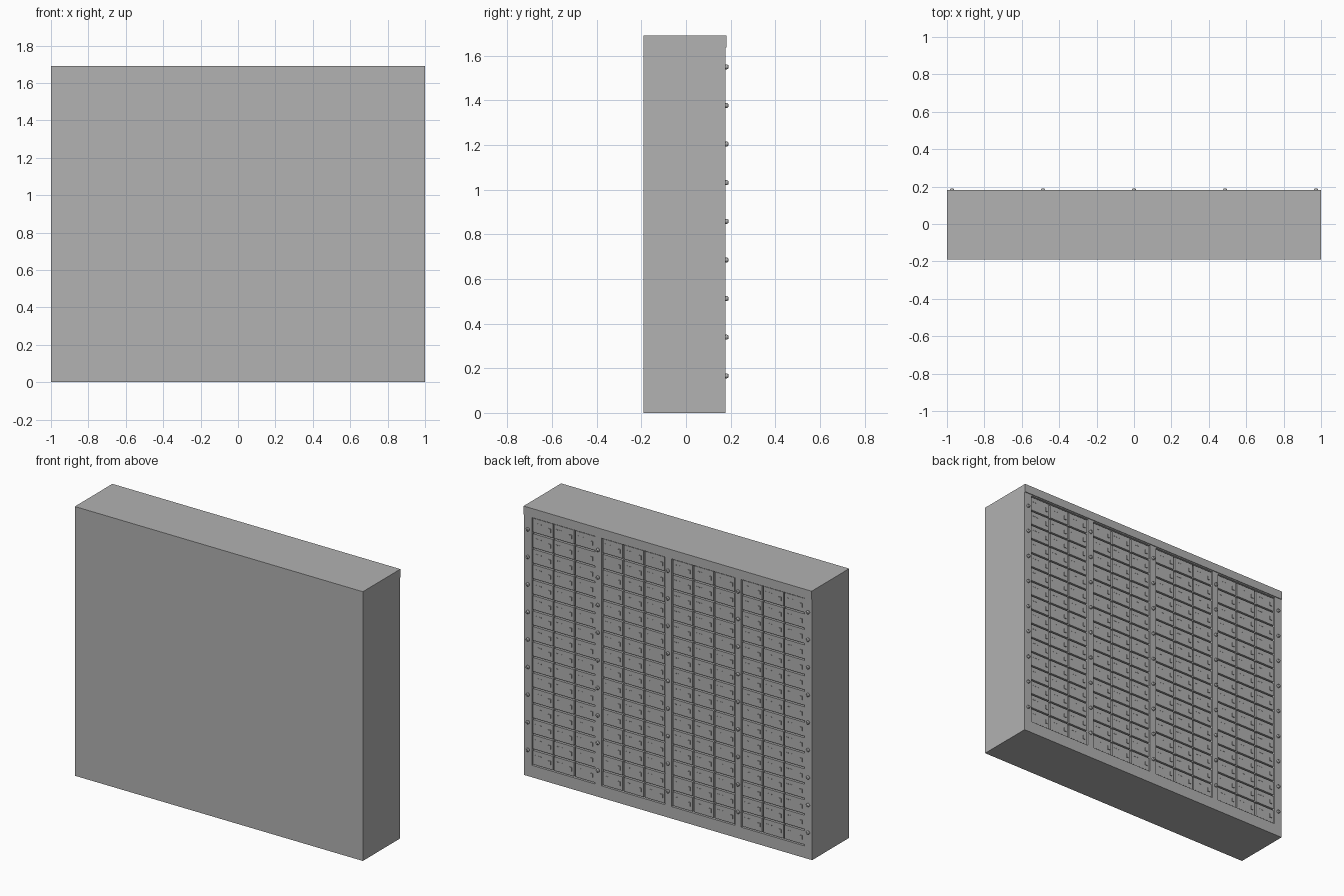
import bpy, bmesh, math
from mathutils import Matrix

if "Cube" in bpy.data.objects:
    bpy.data.objects.remove(bpy.data.objects["Cube"])

grey = bpy.data.materials.new("locker_grey")
grey.diffuse_color = (0.445, 0.445, 0.445, 1)
grey.use_nodes = True
grey.node_tree.nodes["Principled BSDF"].inputs["Base Color"].default_value = grey.diffuse_color

HEIGHT, Y0, FACE = 1.69, -0.19, 0.177      # cabinet height, plain side, door side
BANKS = [-0.727, -0.243, 0.243, 0.727]     # centres of the four door banks
BANK_W, BANK_Z0, BANK_Z1 = 0.44, 0.075, 1.63
COLS, ROWS = 3, 16
FLOOR = FACE - 0.022                       # back of the recess
DOOR_Y = FACE - 0.006                      # door front


def add_box(bm, x0, x1, y0, y1, z0, z1):
    m = Matrix.Translation(((x0 + x1) / 2, (y0 + y1) / 2, (z0 + z1) / 2))
    m = m @ Matrix.Diagonal((x1 - x0, y1 - y0, z1 - z0, 1))
    bmesh.ops.create_cube(bm, size=1, matrix=m)


def add_stud(bm, x, y, z, r1, r2, depth, sides=12):
    m = Matrix.Translation((x, y + depth / 2, z)) @ Matrix.Rotation(-math.pi / 2, 4, 'X')
    bmesh.ops.create_cone(bm, cap_ends=True, segments=sides, radius1=r1,
                          radius2=r2, depth=depth, matrix=m)


def finish(bm, name):
    mesh = bpy.data.meshes.new(name)
    bm.to_mesh(mesh)
    bm.free()
    mesh.materials.append(grey)
    obj = bpy.data.objects.new(name, mesh)
    bpy.context.collection.objects.link(obj)
    return obj


# Cabinet with four shallow recesses
bm = bmesh.new()
add_box(bm, -1, 1, Y0, FACE, 0, HEIGHT)
cabinet = finish(bm, "cabinet")

bm = bmesh.new()
for cx in BANKS:
    add_box(bm, cx - BANK_W / 2, cx + BANK_W / 2, FLOOR, FACE + 0.1, BANK_Z0, BANK_Z1)
cutter = finish(bm, "recess_cutter")
cutter.hide_render = True
cutter.hide_viewport = True
cut = cabinet.modifiers.new("recesses", 'BOOLEAN')
cut.operation = 'DIFFERENCE'
cut.solver = 'EXACT'
cut.object = cutter

# Lip along the top of the door side
bm = bmesh.new()
add_box(bm, -1, 1, FACE - 0.001, FACE + 0.005, 1.637, HEIGHT)
finish(bm, "top_lip")

# Doors, name plates and locks
doors, plates, locks = bmesh.new(), bmesh.new(), bmesh.new()
pitch_x, pitch_z = BANK_W / COLS, (BANK_Z1 - BANK_Z0) / ROWS
gap = 0.005
for cx in BANKS:
    for c in range(COLS):
        x0 = cx - BANK_W / 2 + c * pitch_x
        for r in range(ROWS):
            z0 = BANK_Z0 + r * pitch_z
            add_box(doors, x0 + gap, x0 + pitch_x - gap, FLOOR - 0.002, DOOR_Y,
                    z0 + gap, z0 + pitch_z - gap)
            # three small slots in a row
            for k in range(3):
                sx = x0 + 0.085 + k * 0.016
                add_box(plates, sx, sx + 0.011, DOOR_Y - 0.001, DOOR_Y + 0.001,
                        z0 + 0.062, z0 + 0.066)
            add_box(locks, x0 + 0.018, x0 + 0.034, DOOR_Y - 0.001, DOOR_Y + 0.005,
                    z0 + 0.034, z0 + 0.058)
finish(doors, "doors")
finish(plates, "door_slots")
finish(locks, "door_locks")

# Domed bolts on the uprights
bm = bmesh.new()
for x in (-0.973, -0.487, 0, 0.487, 0.973):
    for i in range(9):
        z = 0.166 + i * 0.173
        add_stud(bm, x, FACE - 0.001, z, 0.011, 0.011, 0.008)
        add_stud(bm, x, FACE + 0.007, z, 0.011, 0.007, 0.006)
finish(bm, "bolts")
